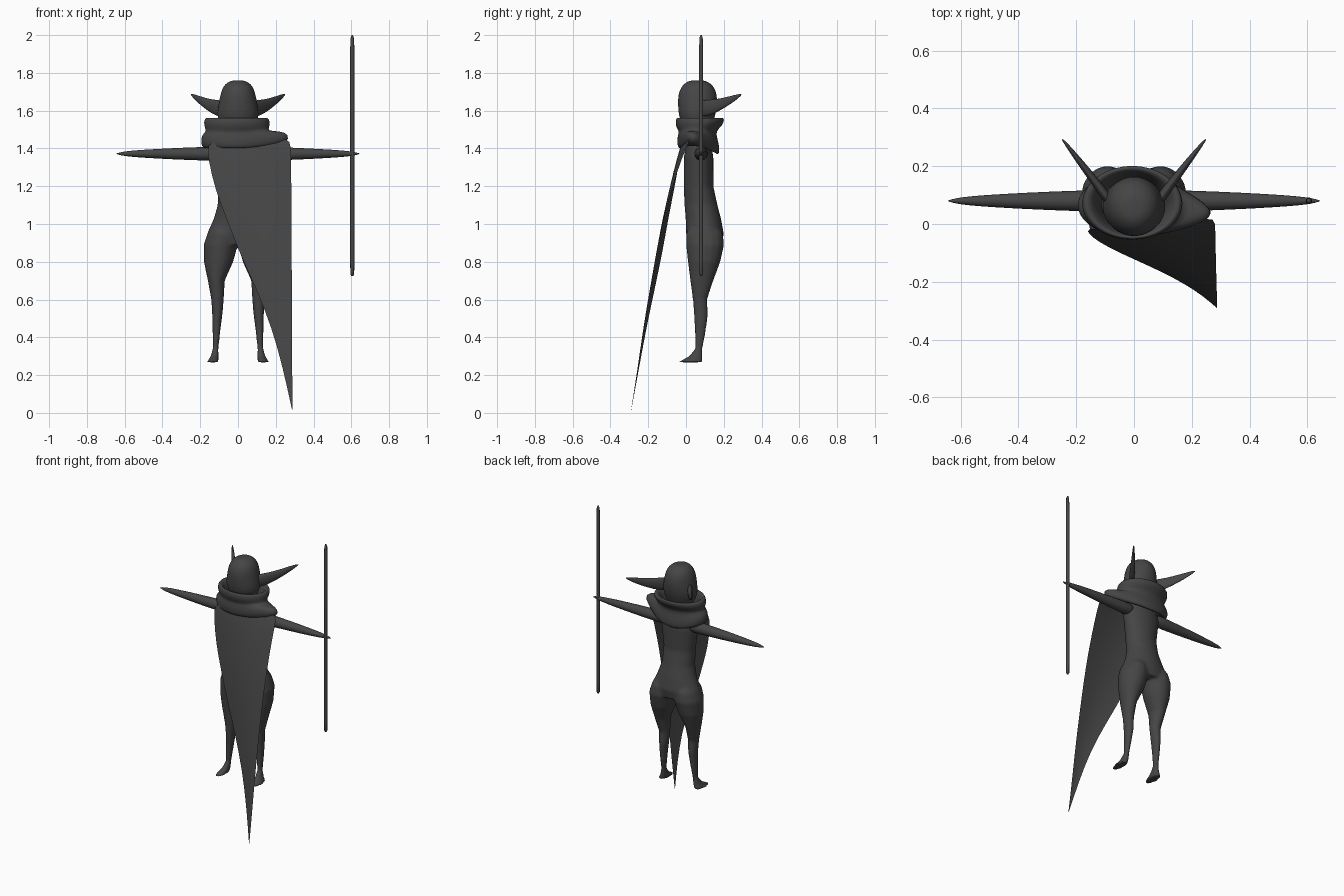
import bpy, math
from mathutils import Vector

charcoal = bpy.data.materials.new("charcoal")
charcoal.diffuse_color = (0.06, 0.06, 0.06, 1)


def make(name, verts, faces, subsurf=0):
    me = bpy.data.meshes.new(name)
    me.from_pydata([tuple(v) for v in verts], [], faces)
    me.materials.append(charcoal)
    me.shade_smooth()
    ob = bpy.data.objects.new(name, me)
    bpy.context.collection.objects.link(ob)
    if subsurf:
        m = ob.modifiers.new("smooth", 'SUBSURF')
        m.levels = m.render_levels = subsurf
    return ob


def bridge(rows, n, start=0):
    return [(start + r * n + i, start + r * n + (i + 1) % n,
             start + (r + 1) * n + (i + 1) % n, start + (r + 1) * n + i)
            for r in range(rows - 1) for i in range(n)]


def loft(rings, n=16):
    """Closed tube through rings given as (centre, half axis u, half axis v)."""
    verts = []
    for c, u, v in rings:
        for i in range(n):
            a = math.tau * i / n
            verts.append(Vector(c) + Vector(u) * math.cos(a) + Vector(v) * math.sin(a))
    last = (len(rings) - 1) * n
    faces = bridge(len(rings), n)
    faces += [tuple(reversed(range(n))), tuple(range(last, last + n))]
    return verts, faces


def level_rings(rows):
    """Rows of (z, x min, x max, y min, y max) as horizontal rings."""
    return [(((a + b) / 2, (c + d) / 2, z), ((b - a) / 2, 0, 0), (0, (d - c) / 2, 0))
            for z, a, b, c, d in rows]


# Body: torso and two legs fused into one smooth skin
torso = [(1.50, -.07, .07, .02, .12), (1.42, -.115, .115, .0, .135),
         (1.35, -.128, .128, -.012, .145), (1.20, -.108, .108, -.012, .145),
         (1.10, -.108, .108, -.008, .167), (1.03, -.128, .128, -.002, .185),
         (.95, -.163, .163, .0, .20), (.89, -.165, .165, .015, .19)]
leg = [(1.0, .03, .13, .03, .16), (.95, .005, .162, .0, .195), (.89, .0, .182, .0, .202),
       (.80, .025, .181, .01, .182), (.70, .07, .16, .022, .145),
       (.60, .075, .142, .036, .112), (.52, .082, .137, .042, .117),
       (.43, .094, .135, .046, .105), (.34, .103, .134, .048, .088),
       (.30, .103, .145, .015, .088), (.268, .103, .165, -.045, .09)]
verts, faces = loft(level_rings(torso), 24)
for side in (-1, 1):
    lv, lf = loft([(Vector((c[0] * side, c[1], c[2])), u, v)
                   for c, u, v in level_rings(leg)])
    off = len(verts)
    verts += lv
    faces += [tuple(off + i for i in f) for f in lf]
body = make("body", verts, faces)
m = body.modifiers.new("fuse", 'REMESH')
m.mode = 'VOXEL'
m.voxel_size = .009
m.use_smooth_shade = True
m = body.modifiers.new("relax", 'SMOOTH')
m.factor, m.iterations = .5, 5

# Head
head = [(1.47, -.06, .06, .01, .12), (1.53, -.10, .10, -.025, .14),
        (1.58, -.115, .115, -.042, .16), (1.64, -.104, .104, -.045, .168),
        (1.69, -.094, .094, -.043, .165), (1.73, -.08, .08, -.025, .148),
        (1.755, -.05, .05, .005, .115), (1.761, -.02, .02, .035, .085)]
make("head", *loft(level_rings(head)), 2)

# Ears and arms, mirrored
for side, word in ((-1, "left"), (1, "right")):
    across = Vector((.8 * side, -.6, 0))
    rows = [(.07, .06, 1.61, .05, .02), (.115, .12, 1.613, .045, .017),
            (.16, .18, 1.632, .034, .014), (.205, .238, 1.657, .022, .010),
            (.235, .277, 1.677, .012, .006), (.25, .295, 1.686, .002, .002)]
    make(word + "_ear", *loft([((x * side, y, z), across * t, (0, 0, h))
                               for x, y, z, h, t in rows], 10), 1)
    rows = [(.07, .04), (.17, .038), (.30, .033), (.42, .027), (.53, .020),
            (.60, .013), (.63, .006), (.645, .001)]
    make(word + "_arm", *loft([((x * side, .08, 1.372), (0, r, 0), (0, 0, r))
                               for x, r in rows], 12), 1)

# Staff held at the right hand
rows = [(.725, .005), (.735, .010), (.80, .0115), (1.92, .0115), (1.985, .009), (2.0, .004)]
make("staff", *loft([((.605, .08, z), (r, 0, 0), (0, r, 0)) for z, r in rows], 10))

# Scarf: two soft rolls, the lower one pulled into a point over one shoulder
# rows: z, x radius, y radius, y centre, point length, drop at the back
rows = [(1.46, .105, .09, .065, 0, 0), (1.535, .125, .105, .07, 0, 0),
        (1.568, .155, .118, .073, 0, 0), (1.555, .174, .130, .076, 0, 0),
        (1.52, .176, .125, .068, 0, 0), (1.492, .160, .098, .060, 0, 0),
        (1.478, .180, .103, .062, .06, .02), (1.45, .192, .112, .065, .10, .04),
        (1.41, .188, .112, .066, .09, .04), (1.395, .165, .095, .062, .05, .03),
        (1.42, .12, .075, .062, 0, 0)]
n = 32
verts = []
for z, rx, ry, cy, point, drop in rows:
    for i in range(n):
        a = math.tau * i / n
        c, s = math.cos(a), math.sin(a)
        pull = max(0, math.cos(a + .35)) ** 5
        verts.append((-.006 + rx * c + point * pull, cy + ry * s,
                      z + point * .25 * pull - drop * max(0, s) ** 2))
make("scarf", verts, bridge(len(rows), n), 1)

# Cape: a sheet narrowing to a low point in front
# rows: left x, left y, left z, right y, right z
rows = [(-.165, -.015, 1.43, .025, 1.45), (-.157, -.035, 1.34, -.02, 1.36),
        (-.12, -.063, 1.18, -.07, 1.20), (-.065, -.092, 1.04, -.11, 1.06),
        (.0, -.122, .865, -.15, .88), (.10, -.167, .65, -.19, .66),
        (.18, -.210, .45, -.225, .46), (.24, -.25, .23, -.255, .24),
        (.286, -.290, .015, -.290, .02)]
n = 9
verts = []
for k, (x, yl, zl, yr, zr) in enumerate(rows):
    xr = .28 + .008 * k / 8
    for i in range(n):
        t = i / (n - 1)
        bulge = .022 * math.sin(math.pi * t) * (xr - x) / .44
        verts.append((x + (xr - x) * t, yl + (yr - yl) * t - bulge, zl + (zr - zl) * t))
faces = [(r * n + i, (r + 1) * n + i, (r + 1) * n + i + 1, r * n + i + 1)
         for r in range(len(rows) - 1) for i in range(n - 1)]
make("cape", verts, faces, 1)
